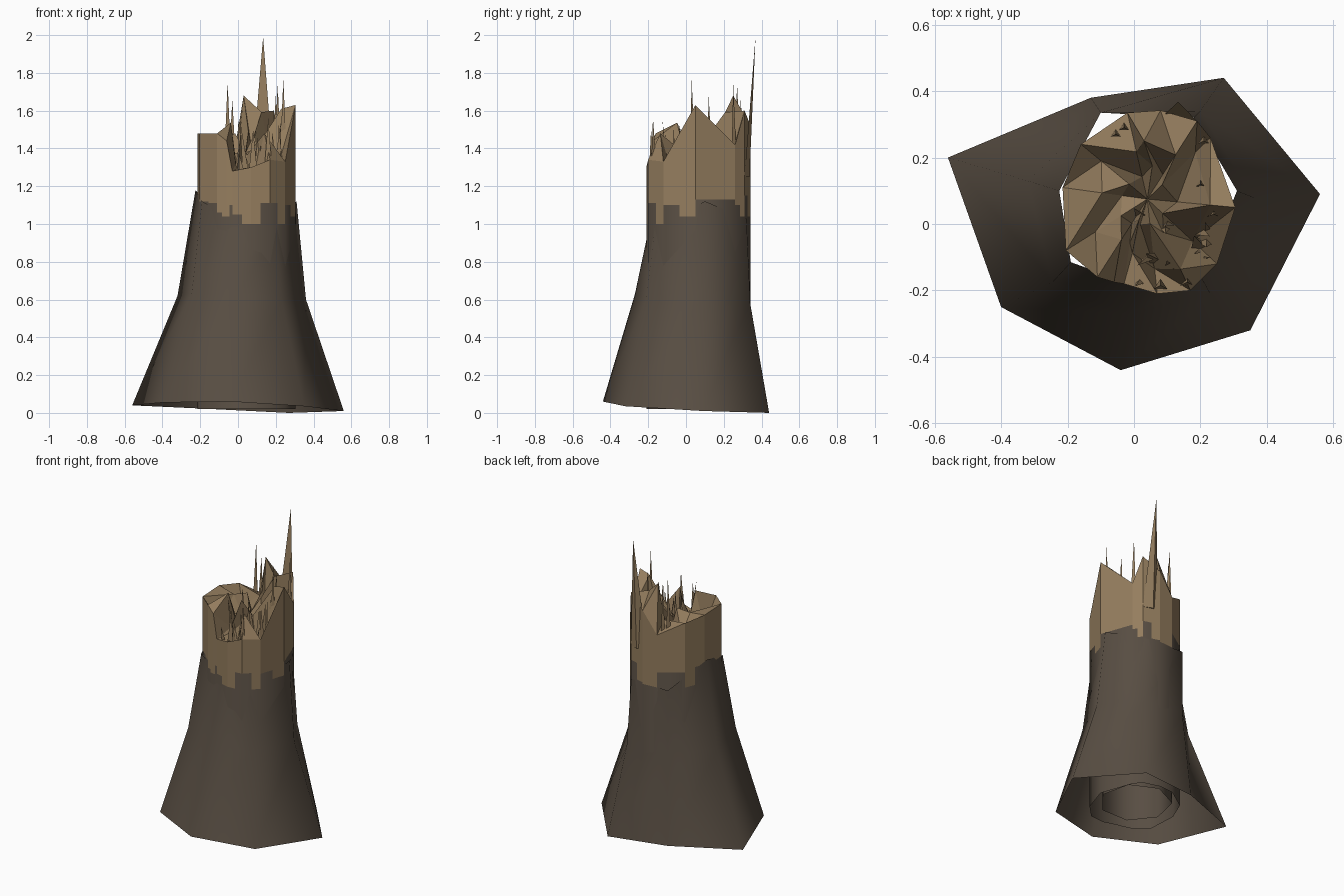
import bpy, random
from mathutils import Vector

random.seed(4)
cube = bpy.data.objects.get("Cube")
if cube:
    bpy.data.objects.remove(cube)


def material(name, rgb):
    m = bpy.data.materials.new(name)
    m.use_nodes = True
    m.diffuse_color = (*rgb, 1)
    bsdf = next(n for n in m.node_tree.nodes if n.type == 'BSDF_PRINCIPLED')
    bsdf.inputs["Base Color"].default_value = (*rgb, 1)
    bsdf.inputs["Roughness"].default_value = 0.9
    return m


BARK = material("dark bark", (0.098, 0.076, 0.056))
WOOD = material("bare wood", (0.30, 0.207, 0.113))


def build(name, verts, faces, mat, smooth=False):
    mesh = bpy.data.meshes.new(name)
    mesh.from_pydata(verts, [], faces)
    mesh.materials.append(mat)
    if smooth:
        mesh.shade_smooth()
    obj = bpy.data.objects.new(name, mesh)
    bpy.context.collection.objects.link(obj)
    return obj


def loft(rings):
    """Verts and quads joining closed rings from bottom to top."""
    n = len(rings[0])
    verts = [p for ring in rings for p in ring]
    faces = [(r * n + i, r * n + (i + 1) % n, (r + 1) * n + (i + 1) % n, (r + 1) * n + i)
             for r in range(len(rings) - 1) for i in range(n)]
    return verts, faces


def round_normals(obj):
    """Shade a faceted tube as one round trunk that tapers upward."""
    normals = [Vector((v.co.x - .04, v.co.y - .07, .04)).normalized() for v in obj.data.vertices]
    obj.data.normals_split_custom_set_from_vertices(normals)


# Flared seven-sided outer bark, open at both ends
foot = [(-.56, .2, .04), (-.4, -.25, .055), (-.04, -.44, .06), (.35, -.32, .035),
        (.56, .09, .01), (.27, .44, 0), (-.13, .38, .02)]
waist = [(-.32, .13, .62), (-.245, -.175, .63), (-.01, -.27, .63), (.23, -.21, .6),
         (.36, .08, .6), (.2, .34, .58), (-.1, .335, .6)]
neck = [(-.225, .1, 1.18), (-.19, -.115, 1.12), (.02, -.192, 1.0), (.205, -.165, .98),
        (.31, .1, 1.12), (.18, .32, 1.03), (-.1, .335, 1.03)]
build("outer_bark", *loft([foot, waist, neck]), BARK, True)

# Broken rim of the trunk, counter-clockwise
rim = [Vector(p) for p in (
    (.305, .05, 1.63), (.23, .26, 1.42), (.19, .31, 1.6), (.08, .342, 1.52), (-.02, .335, 1.38),
    (-.16, .24, 1.46), (-.215, .11, 1.48), (-.205, -.08, 1.48), (-.11, -.16, 1.48),
    (-.06, -.175, 1.44), (-.03, -.18, 1.28), (.07, -.21, 1.3), (.17, -.2, 1.34), (.25, -.12, 1.33))]
# Height of the torn bark edge, two columns per rim side
steps = [1.13, 1.13, 1.1, 1.04, 1.15, 1.04, 1.03, 1.03, 1.13, 1.13, 1.03, 1.15, 1.15, 1.13,
         1.12, 1.11, 1.06, 1.04, 1.04, 1.1, 1.05, 1.0, 1.0, 1.11, 1.11, 1.0, 1.1, 1.04]
n = len(rim)
cols = []
for i, p in enumerate(rim):
    cols += [p, (p + rim[(i + 1) % n]) / 2]
m = len(cols)


def at(p, z):
    return (p.x, p.y, z)


# Straight bark tube under the torn edge
tube = build("inner_bark", *loft([[at(p, .02) for p in cols], [at(p, .98) for p in cols]]),
             BARK, True)
round_normals(tube)

# Stepped bark flaps and the bare wood above them
flap_v, wood_v, quads = [], [], []
for i, h in enumerate(steps):
    a, b = cols[i], cols[(i + 1) % m]
    flap_v += [at(a, .98), at(b, .98), at(b, h), at(a, h)]
    wood_v += [at(a, h), at(b, h), tuple(b), tuple(a)]
    quads.append(tuple(range(4 * i, 4 * i + 4)))
round_normals(build("torn_bark_edge", flap_v, quads, BARK, True))
build("bare_wood_side", wood_v, quads, WOOD)

# Hollow core seen from underneath
bpy.ops.mesh.primitive_cylinder_add(vertices=7, radius=.22, depth=1, end_fill_type='NOTHING',
                                    location=(.045, .07, .54))
core = bpy.context.object
core.name = "hollow_core"
core.data.materials.append(BARK)
core.data.shade_smooth()

# Splintered top: alternating ridges between the rim and the middle
centre = Vector((.04, .075, 1.38))
middle, inner = [], []
for i, p in enumerate(rim):
    q = p.lerp(centre, .36 + random.uniform(-.14, .14))
    q.z = p.z + (-.12 if i % 2 else .03) + random.uniform(-.06, .04)
    middle.append(q)
    r = p.lerp(centre, .68 + random.uniform(-.1, .1))
    r.z = 1.38 + (.05 if i % 2 else -.05) + random.uniform(-.07, .07)
    inner.append(r)
middle[3] = Vector((.03, .25, 1.68))
middle[12].z = 1.48
verts = [tuple(v) for v in rim + middle + inner] + [tuple(centre)]
faces = []
for i in range(n):
    j = (i + 1) % n
    for lo in (0, n):
        faces += [(lo + i, lo + j, lo + n + i), (lo + j, lo + n + j, lo + n + i)]
    faces.append((2 * n + i, 2 * n + j, 3 * n))
build("splintered_top", verts, faces, WOOD)


def splinter(name, x, y, z0, z1, r, lean=(0, 0), flat=1.0):
    """Three-sided spike."""
    verts = [(x + r, y - r * .5 * flat, z0), (x, y + r * flat, z0), (x - r, y - r * .5 * flat, z0),
             (x + lean[0], y + lean[1], z1)]
    build(name, verts, [(0, 1, 3), (1, 2, 3), (2, 0, 3), (2, 1, 0)], WOOD)


# Tall splinters round the rim
splinter("tall_splinter", .13, .318, 1.25, 1.99, .06, (.003, .05), .3)
for k, (x, y, z) in enumerate([(-.055, .27, 1.75), (.24, .03, 1.77), (.21, .25, 1.74),
                               (.2, .12, 1.68), (-.03, .29, 1.66), (.16, -.175, 1.56),
                               (.08, -.185, 1.5)]):
    splinter(f"thin_splinter_{k}", x, y, 1.3, z, .02)

# Ragged shards clustered at the low front corner
for k in range(20):
    x, y = random.uniform(.02, .24), random.uniform(-.17, .02)
    if x - y * .8 > .29:
        x -= .09
    splinter(f"shard_{k}", x, y, 1.18, random.uniform(1.34, 1.56), random.uniform(.015, .035),
             (random.uniform(-.04, .04), random.uniform(-.03, .04)), random.uniform(.4, .9))
